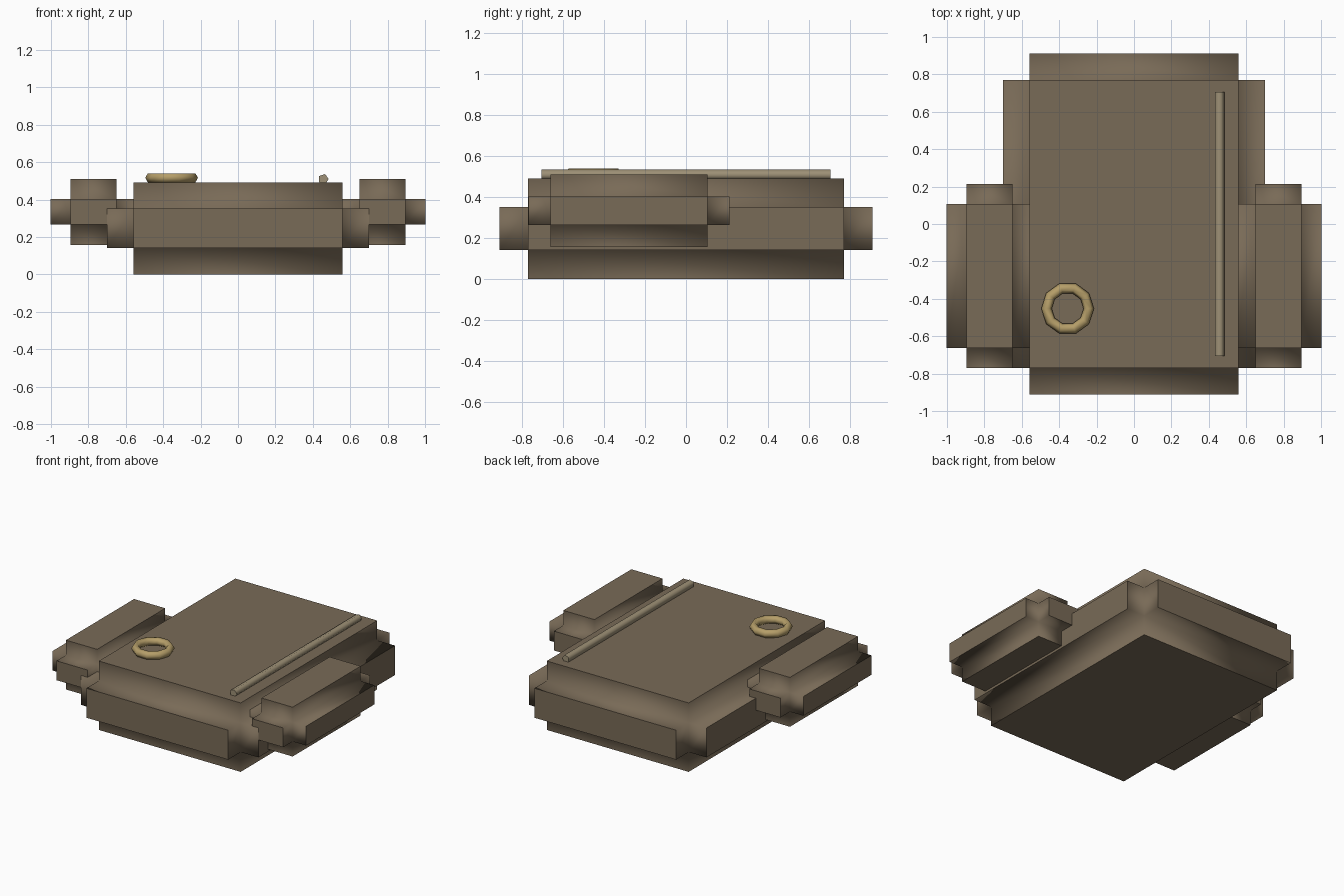
import bpy, bmesh, math
from mathutils import Matrix, Vector

if "Cube" in bpy.data.objects:
    bpy.data.objects.remove(bpy.data.objects["Cube"], do_unlink=True)


def material(name, colour):
    mat = bpy.data.materials.new(name)
    mat.use_nodes = True
    mat.diffuse_color = (*colour, 1)
    mat.node_tree.nodes["Principled BSDF"].inputs["Base Color"].default_value = (*colour, 1)
    return mat


leather = material("brown leather", (0.19, 0.145, 0.095))
brass = material("brass", (0.46, 0.34, 0.14))
wood = material("pale tan", (0.34, 0.28, 0.18))


def add_object(name, bm, mat):
    mesh = bpy.data.meshes.new(name)
    bm.to_mesh(mesh)
    bm.free()
    mesh.materials.append(mat)
    obj = bpy.data.objects.new(name, mesh)
    bpy.context.collection.objects.link(obj)
    return obj


def notched_box(name, centre, core, depth):
    """Box core with every face pushed outward, leaving stepped edges."""
    bm = bmesh.new()
    bmesh.ops.create_cube(bm, size=1, matrix=Matrix.Diagonal((*core, 1)))
    bm.normal_update()
    plates = bmesh.ops.extrude_discrete_faces(bm, faces=bm.faces[:])["faces"]
    for plate in plates:
        bmesh.ops.translate(bm, verts=plate.verts[:], vec=plate.normal * depth)
    bmesh.ops.translate(bm, verts=bm.verts[:], vec=Vector(centre))
    bmesh.ops.recalc_face_normals(bm, faces=bm.faces[:])
    # Steps shade softly, outer plates keep crisp borders
    for face in bm.faces:
        face.smooth = True
    for plate in plates:
        for edge in plate.edges:
            edge.smooth = False
    return add_object(name, bm, leather)


# Pack body and the two side pockets
notched_box("pack_body", (0, 0, 0.247), (1.12, 1.54, 0.21), 0.141)
for side, label in ((1, "left"), (-1, "right")):
    notched_box(label + "_pocket", (side * 0.772, -0.278, 0.335),
                (0.246, 0.768, 0.138), 0.107)

# Thin five-sided rod lying on top
bm = bmesh.new()
bmesh.ops.create_cone(bm, cap_ends=True, segments=5, radius1=0.028, radius2=0.028, depth=1.41)
bmesh.ops.rotate(bm, verts=bm.verts[:], matrix=Matrix.Rotation(math.pi / 2, 3, "X"))
# Turn the section so that one corner points to the left side
tip = max(bm.verts, key=lambda v: v.co.length)
angle = math.atan2(tip.co.z, tip.co.x)
bmesh.ops.rotate(bm, verts=bm.verts[:], matrix=Matrix.Rotation(angle, 3, "Y"))
bmesh.ops.translate(bm, verts=bm.verts[:], vec=(0.457, 0, 0.51))
for face in bm.faces:
    face.smooth = len(face.verts) == 4
for edge in bm.edges:
    edge.smooth = all(f.smooth for f in edge.link_faces)
add_object("rod", bm, wood)

# Low-poly brass ring
bpy.ops.mesh.primitive_torus_add(major_segments=10, minor_segments=6, major_radius=0.113,
                                 minor_radius=0.028, location=(-0.355, -0.452, 0.517))
ring = bpy.context.object
ring.name = "ring"
ring.data.materials.append(brass)
bpy.ops.object.shade_smooth()
